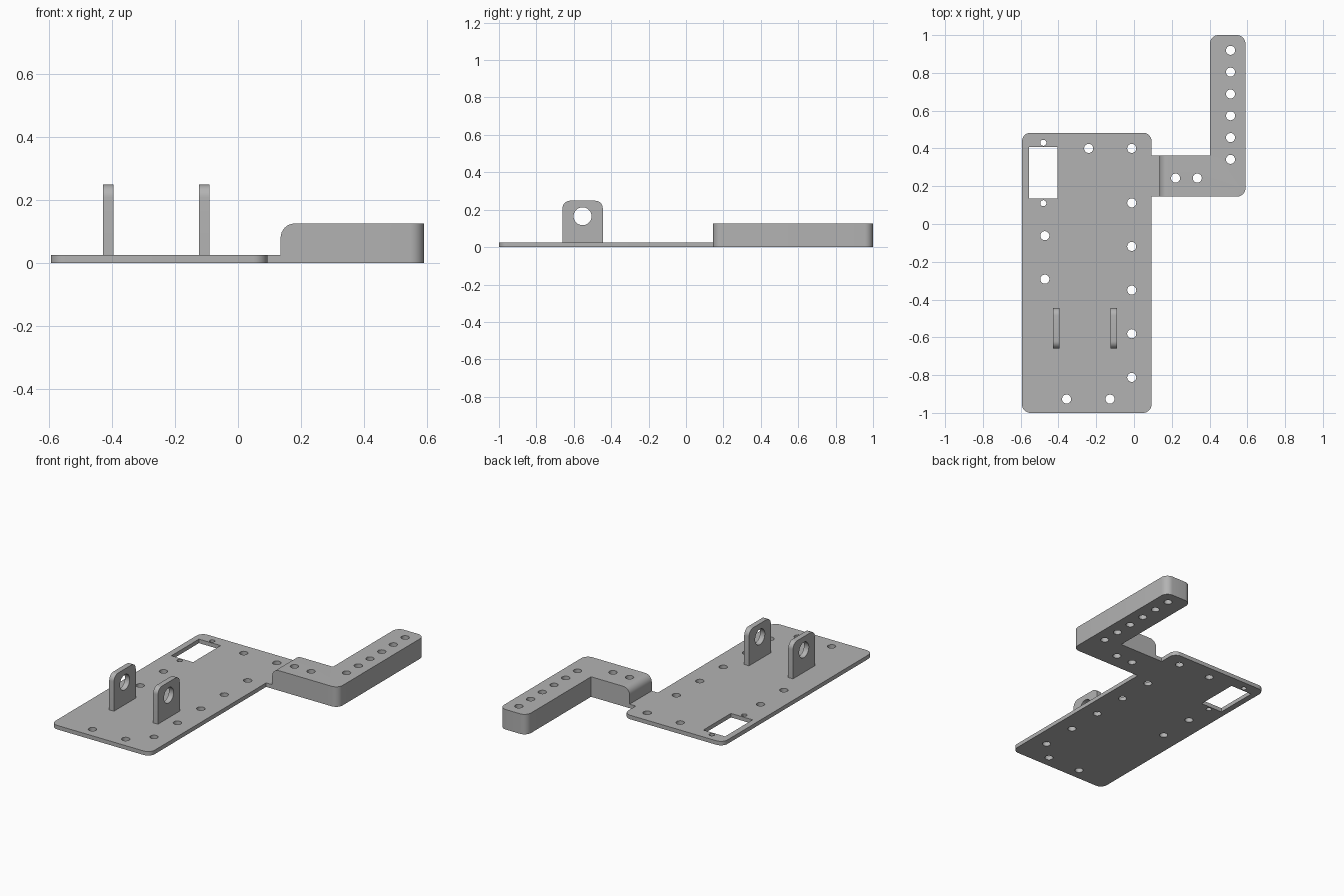
import bpy, bmesh, math
from mathutils import Vector, Matrix

if "Cube" in bpy.data.objects:
    bpy.data.objects.remove(bpy.data.objects["Cube"], do_unlink=True)

GREY = (0.45, 0.45, 0.45, 1)
grey = bpy.data.materials.new("grey metal")
grey.use_nodes = True
grey.diffuse_color = GREY
grey.node_tree.nodes["Principled BSDF"].inputs["Base Color"].default_value = GREY


def rounded(points, radii, steps=8):
    """Outline whose right-angled corners listed in radii are turned into arcs."""
    out = []
    for i, p in enumerate(points):
        p = Vector(p)
        r = radii.get(i, 0)
        if not r:
            out.append(p)
            continue
        u = (Vector(points[i - 1]) - p).normalized()
        v = (Vector(points[(i + 1) % len(points)]) - p).normalized()
        centre = p + r * (u + v)
        for k in range(steps + 1):
            t = math.pi / 2 * k / steps
            out.append(centre - r * (v * math.cos(t) + u * math.sin(t)))
    return out


def rect(x0, x1, y0, y1):
    return [(x0, y0), (x1, y0), (x1, y1), (x0, y1)]


def circle(x, y, r, n=32):
    return [(x + r * math.cos(2 * math.pi * k / n),
             y + r * math.sin(2 * math.pi * k / n)) for k in range(n)]


def add_prism(bm, outline, low, high):
    face = bm.faces.new([bm.verts.new((p[0], p[1], low)) for p in outline])
    top = bmesh.ops.extrude_face_region(bm, geom=[face])["geom"]
    bmesh.ops.translate(bm, vec=(0, 0, high - low),
                        verts=[g for g in top if isinstance(g, bmesh.types.BMVert)])


def make_object(name, bm):
    bmesh.ops.recalc_face_normals(bm, faces=bm.faces)
    mesh = bpy.data.meshes.new(name)
    bm.to_mesh(mesh)
    bm.free()
    obj = bpy.data.objects.new(name, mesh)
    bpy.context.collection.objects.link(obj)
    return obj


def plate(name, outline, low, high, holes=(), soften=None, matrix=None):
    """Flat part with through holes; soften = (x, radius) rounds one top edge."""
    bm = bmesh.new()
    add_prism(bm, outline, low, high)
    if soften:
        edges = [e for e in bm.edges if all(
            abs(v.co.x - soften[0]) < 1e-4 and abs(v.co.z - high) < 1e-4 for v in e.verts)]
        bmesh.ops.bevel(bm, geom=edges, offset=soften[1], segments=8,
                        profile=0.5, affect='EDGES')
    obj = make_object(name, bm)
    if holes:
        bm = bmesh.new()
        for hole in holes:
            add_prism(bm, hole, low - 0.05, high + 0.05)
        cutter = make_object(name + "_cutter", bm)
        cutter.hide_render = True
        mod = obj.modifiers.new("holes", 'BOOLEAN')
        mod.operation = 'DIFFERENCE'
        mod.solver = 'EXACT'
        mod.object = cutter
        graph = bpy.context.evaluated_depsgraph_get()
        mesh = bpy.data.meshes.new_from_object(obj.evaluated_get(graph))
        obj.modifiers.clear()
        obj.data = mesh
        bpy.data.objects.remove(cutter, do_unlink=True)
    mesh = obj.data
    if matrix:
        mesh.transform(matrix)
    mesh.materials.clear()
    mesh.materials.append(grey)
    mesh.shade_smooth()
    mesh.set_sharp_from_angle(angle=math.radians(30))
    return obj


SHEET = 0.025
BOLT = 0.024

# Base plate with bolt holes and a rectangular window
bolts = [(-0.012, 0.112 - 0.231 * k) for k in range(5)]
bolts += [(-0.012, 0.4), (-0.24, 0.4), (-0.472, -0.062), (-0.472, -0.292),
          (-0.357, -0.927), (-0.127, -0.927)]
holes = [circle(x, y, BOLT) for x, y in bolts]
holes += [circle(-0.48, y, 0.016) for y in (0.43, 0.11)]
holes.append(rect(-0.555, -0.405, 0.135, 0.407))
base = rounded(rect(-0.593, 0.093, -1, 0.483), {i: 0.045 for i in range(4)})
plate("base_plate", base, 0, SHEET, holes)

# Thin strip joining the plate to the arm
plate("joining_strip", rect(0.093, 0.135, 0.145, 0.363), 0, SHEET)

# Thick L-shaped arm
corners = [(0.135, 0.145), (0.59, 0.145), (0.59, 1), (0.402, 1), (0.402, 0.363), (0.135, 0.363)]
arm_holes = [circle(x, 0.243, BOLT) for x in (0.22, 0.335)]
arm_holes += [circle(0.511, 0.342 + 0.1155 * k, BOLT) for k in range(6)]
plate("side_arm", rounded(corners, {1: 0.045, 2: 0.045, 3: 0.045}), 0, 0.125,
      arm_holes, soften=(0.135, 0.045))

# Pair of upright lugs, drawn in y-z and turned upright
upright = Matrix(((0, 0, 1, 0), (1, 0, 0, 0), (0, 1, 0, 0), (0, 0, 0, 1)))
lug = rounded(rect(-0.66, -0.445, SHEET, 0.248), {2: 0.04, 3: 0.04})
for side, x in (("right", -0.428), ("left", -0.124)):
    plate(side + "_lug", lug, x, x + 0.033, [circle(-0.553, 0.165, 0.048)], matrix=upright)
